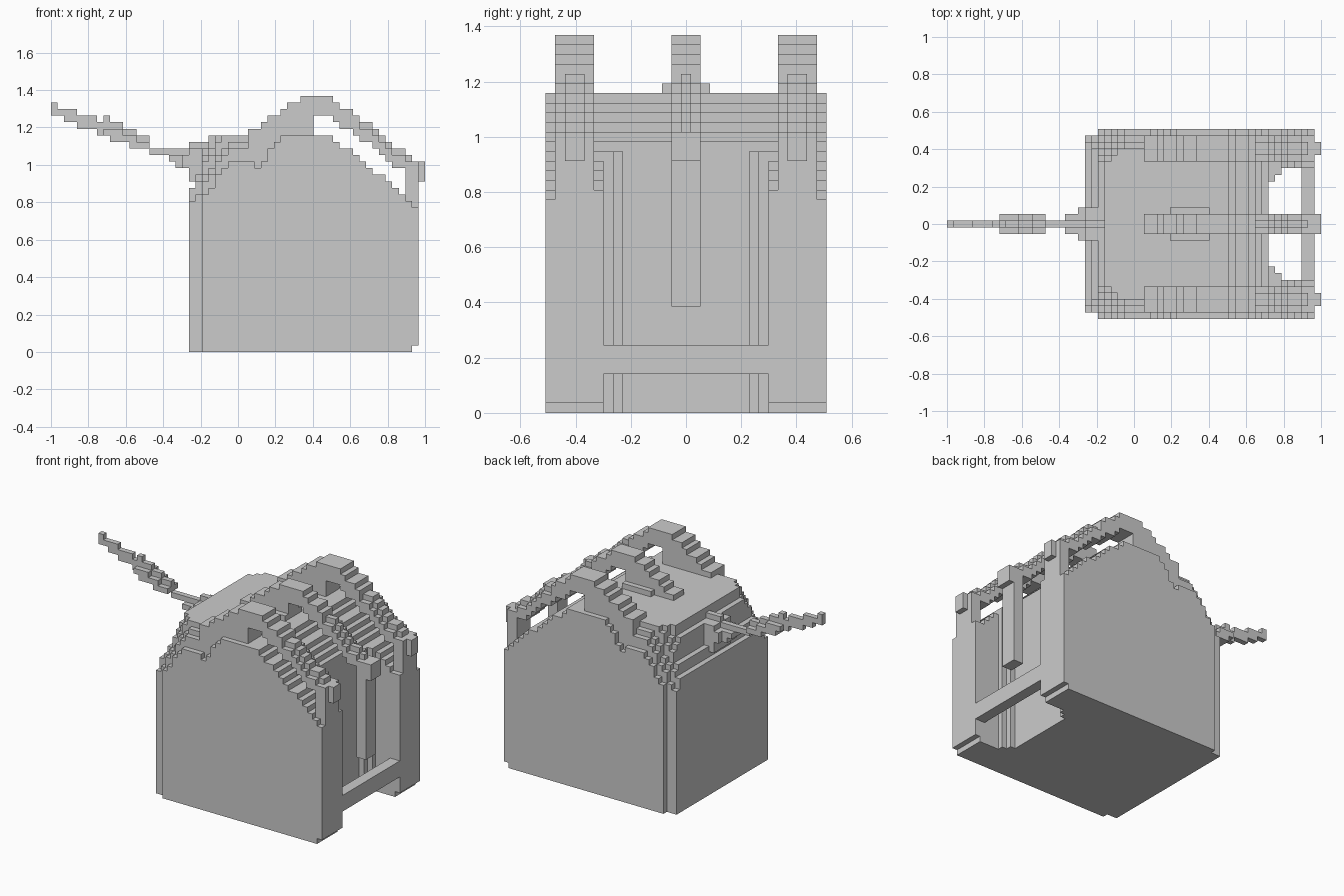
import bpy, bmesh
from math import ceil

if "Cube" in bpy.data.objects:
    bpy.data.objects.remove(bpy.data.objects["Cube"])

# Block grid: 57 x 29 x 39 cubes
P = 2 / 57
NX, NY = 57, 29
parts = {}


def fill(part, i0, i1, j0, j1, k0, k1):
    """Fill a block of cells, end indices exclusive."""
    cells = parts.setdefault(part, set())
    cells.update((i, j, k) for i in range(i0, i1)
                 for j in range(j0, j1) for k in range(k0, k1))


def lerp(points, x):
    for (a, u), (b, v) in zip(points, points[1:]):
        if x <= b:
            return u + (v - u) * (x - a) / (b - a)
    return points[-1][1]


# Body: solid housing with chamfered back corners, sloped roof and open niche
side_edge = [24, 25, 27, 28, 29, 29, 29, 29, 28, 29, 31, 32]
back_top = {21: 25, 22: 27, 23: 31}
niche_start = {6: 51, 7: 50}
for i in range(21, 56):
    for j in range(NY):
        m = min(j, NY - 1 - j)
        if i < 23 and m == 0:
            continue
        if m >= 6 and i >= niche_start.get(m, 49):
            continue
        top = 33
        if i < 23:
            top = min(back_top[i], 23 + (i - 21) + ceil(1.2 * (m - 1)))
        elif i < 35:
            top = min(back_top.get(i, 33), side_edge[i - 23] + ceil(1.5 * m))
        elif i > 41:
            top = 33 - int(0.8 * (i - 41.5))
        if i == 55 and m == 0:
            top = 22
        fill("housing", i, i + 1, j, j + 1, 1 if i == 55 else 0, top)

# Crossbar in front of the niche and the hanging strut
fill("crossbar", 54, 56, 6, 23, 4, 7)
fill("hanging_strut", 54, 56, 13, 16, 11, 28)

# Three arched roof rails, solid ramp at the back, free bar at the front
ramp = [(30, 34), (31, 34), (32, 35), (33, 36), (34, 36), (35, 37),
        (36, 38), (37, 38), (38, 39), (42, 39)]
for name, j0, j1 in (("rail_left", 1, 5), ("rail_centre", 13, 16), ("rail_right", 24, 28)):
    for i in range(30, 57):
        if i <= 42:
            top = int(lerp(ramp, i))
        else:
            top = max(29, 39 - round(0.75 * (i - 42)))
        low = 29 if i < 40 else top - 3
        if i >= 54:
            low = 26 if i == 56 or name == "rail_centre" else 22
        outer = name != "rail_centre"
        for j in range(j0, j1):
            edge = j in (j0, j1 - 1)
            if outer and edge and i == 56:
                continue
            drop = 1 if edge and i > 46 and i < 55 else 0
            fill(name, i, i + 1, j, j + 1, low, top - drop)
fill("rail_base", 34, 40, 12, 17, 33, 34)

# Tapering arm at the back
arm_top = [(0, 38), (1, 37), (3, 37), (4, 36), (8, 35), (10, 35), (11, 34),
           (14, 33), (15, 31), (20, 31), (21, 32), (24, 32)]
arm_low = [(0, 36), (5, 34), (10, 32), (16, 30), (20, 28), (21, 26), (24, 26)]
for i in range(25):
    h = 0 if i < 8 else 1 if i < 20 else 2
    top, low = round(lerp(arm_top, i)), round(lerp(arm_low, i))
    fill("back_arm", i, i + 1, 14, 15, low, top)
    fill("back_arm", i, i + 1, 14 - h, 15 + h, low, top - (1 if h else 0))
fill("back_arm", 8, 9, 14, 15, 34, 36)

# Turn the cells into outer skins, one object per part
taken = set()
for cells in parts.values():
    cells -= taken
    taken |= cells

FACES = []
for axis in range(3):
    for s in (0, 1):
        u, v = (axis + 1) % 3, (axis + 2) % 3
        corners = []
        for a, b in ((0, 0), (1, 0), (1, 1), (0, 1)):
            c = [0, 0, 0]
            c[axis], c[u], c[v] = s, a, b
            corners.append(c)
        d = [0, 0, 0]
        d[axis] = 2 * s - 1
        FACES.append((d, corners if s else corners[::-1]))

for name, cells in parts.items():
    bm = bmesh.new()
    verts = {}
    for c in sorted(cells):
        for d, corners in FACES:
            if tuple(c[n] + d[n] for n in range(3)) in taken:
                continue
            ring = []
            for q in corners:
                key = tuple(c[n] + q[n] for n in range(3))
                if key not in verts:
                    verts[key] = bm.verts.new(((key[0] - NX / 2) * P,
                                               (key[1] - NY / 2) * P, key[2] * P))
                ring.append(verts[key])
            bm.faces.new(ring)
    bmesh.ops.dissolve_limit(bm, angle_limit=0.01, verts=bm.verts[:], edges=bm.edges[:])
    mesh = bpy.data.meshes.new(name)
    bm.to_mesh(mesh)
    bm.free()
    bpy.context.collection.objects.link(bpy.data.objects.new(name, mesh))
